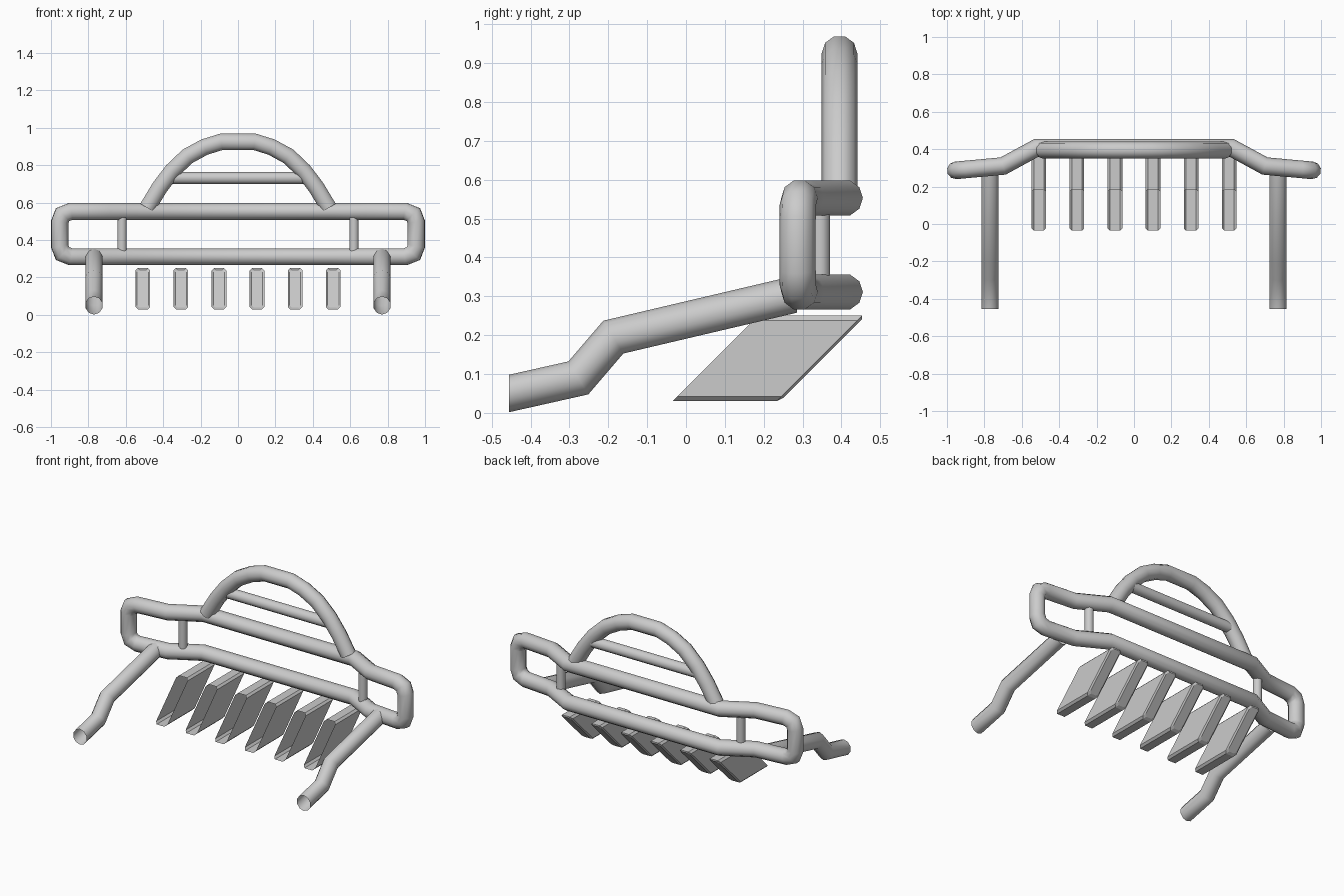
import bpy, bmesh, math
from mathutils import Vector

cube = bpy.data.objects.get("Cube")
if cube:
    bpy.data.objects.remove(cube, do_unlink=True)

steel = bpy.data.materials.new("grey_steel")
steel.use_nodes = True
GREY = (0.6, 0.6, 0.6, 1)
steel.diffuse_color = GREY
steel.node_tree.nodes["Principled BSDF"].inputs["Base Color"].default_value = GREY


def finish(name, bm, smooth):
    mesh = bpy.data.meshes.new(name)
    bmesh.ops.recalc_face_normals(bm, faces=bm.faces)
    bm.to_mesh(mesh)
    bm.free()
    obj = bpy.data.objects.new(name, mesh)
    bpy.context.collection.objects.link(obj)
    mesh.materials.append(steel)
    if smooth:
        bpy.ops.object.select_all(action='DESELECT')
        obj.select_set(True)
        bpy.context.view_layer.objects.active = obj
        bpy.ops.object.shade_smooth_by_angle(angle=math.radians(50))
    return obj


def bridge(bm, a, b):
    n = len(a)
    for k in range(n):
        bm.faces.new((a[k], a[(k + 1) % n], b[(k + 1) % n], b[k]))


def tube(name, path, radius, closed=False, end_normal=None, sides=10):
    """Sweep a round section along a path with mitred bends."""
    pts = [Vector(p) for p in path]
    n = len(pts)
    segs = [(pts[(i + 1) % n] - pts[i]).normalized() for i in range(n)]
    normals = [(segs[i - 1] + segs[i]).normalized() for i in range(n)]
    if not closed:
        flat = Vector(end_normal) if end_normal else None
        normals[0] = flat or segs[0]
        normals[-1] = flat or segs[-2]
    # Starting circle around the first segment
    d = segs[0]
    ref = Vector((0, 1, 0)) if abs(d.y) < 0.8 else Vector((0, 0, 1))
    u = d.cross(ref).normalized()
    v = d.cross(u)
    ring = []
    for k in range(sides):
        a = math.tau * (k + 0.5) / sides
        ring.append(pts[0] + radius * (u * math.cos(a) + v * math.sin(a)))
    bm = bmesh.new()
    rings = []
    for i in range(n):
        d = segs[max(i - 1, 0)]
        ring = [c + d * ((pts[i] - c).dot(normals[i]) / d.dot(normals[i])) for c in ring]
        rings.append([bm.verts.new(c) for c in ring])
    for a, b in zip(rings, rings[1:]):
        bridge(bm, a, b)
    if closed:
        bridge(bm, rings[-1], rings[0])
    return finish(name, bm, True)


# Outer frame: one quarter mirrored into a closed, swept-forward loop
MID_Z = 0.432
quarter = [(0.52, 0.408, 0.121), (0.70, 0.31, 0.121), (0.895, 0.292, 0.121),
           (0.938, 0.288, 0.104), (0.953, 0.287, 0.065)]
half = quarter + [(x, y, -z) for x, y, z in reversed(quarter)]
loop = half + [(-x, y, z) for x, y, z in reversed(half)]
tube("bumper_frame", [(x, y, z + MID_Z) for x, y, z in loop], 0.047, closed=True)

# Arched hoop above the frame, with its crossbar
side = [(0.485, 0.572), (0.42, 0.68), (0.352, 0.77),
        (0.27, 0.848), (0.18, 0.897), (0.09, 0.925)]
arch = [(-x, z) for x, z in side] + list(reversed(side))
rise = [(x, 0.395, z) for x, z in arch]
tube("top_hoop", rise, 0.046)
tube("hoop_crossbar", [(-0.365, 0.402, 0.732), (0.365, 0.402, 0.732)], 0.033)

# Uprights and mounting arms on both sides
arm = [(-0.455, 0.05), (-0.277, 0.09), (-0.187, 0.195), (0.285, 0.306)]
for label, s in (("left", 1), ("right", -1)):
    tube(label + "_upright", [(s * 0.62, 0.345, 0.33), (s * 0.62, 0.345, 0.53)], 0.026)
    tube(label + "_mounting_arm", [(s * 0.77, y, z) for y, z in arm], 0.047,
         end_normal=(0, 1, 0))


def section(bm, inset, shift, x0):
    """Chamfered rectangle leaning back at 45 degrees."""
    w, h, c = 0.039 - inset, 0.11 - inset, 0.012
    corners = [(w, h - c), (w - c, h), (c - w, h), (-w, h - c),
               (-w, c - h), (c - w, -h), (w - c, -h), (w, c - h)]
    return [bm.verts.new((x0 + x, z + 0.075 + shift, z + 0.14)) for x, z in corners]


# Row of skid plate fins, hollow and open at the front
for i in range(6):
    bm = bmesh.new()
    x0 = (i - 2.5) * 0.2035
    front = section(bm, 0, 0, x0)
    back = section(bm, 0, 0.268, x0)
    cap = section(bm, 0.009, 0.277, x0)
    bridge(bm, front, back)
    bridge(bm, back, cap)
    bm.faces.new(cap)
    finish("skid_fin_%d" % (i + 1), bm, False)
